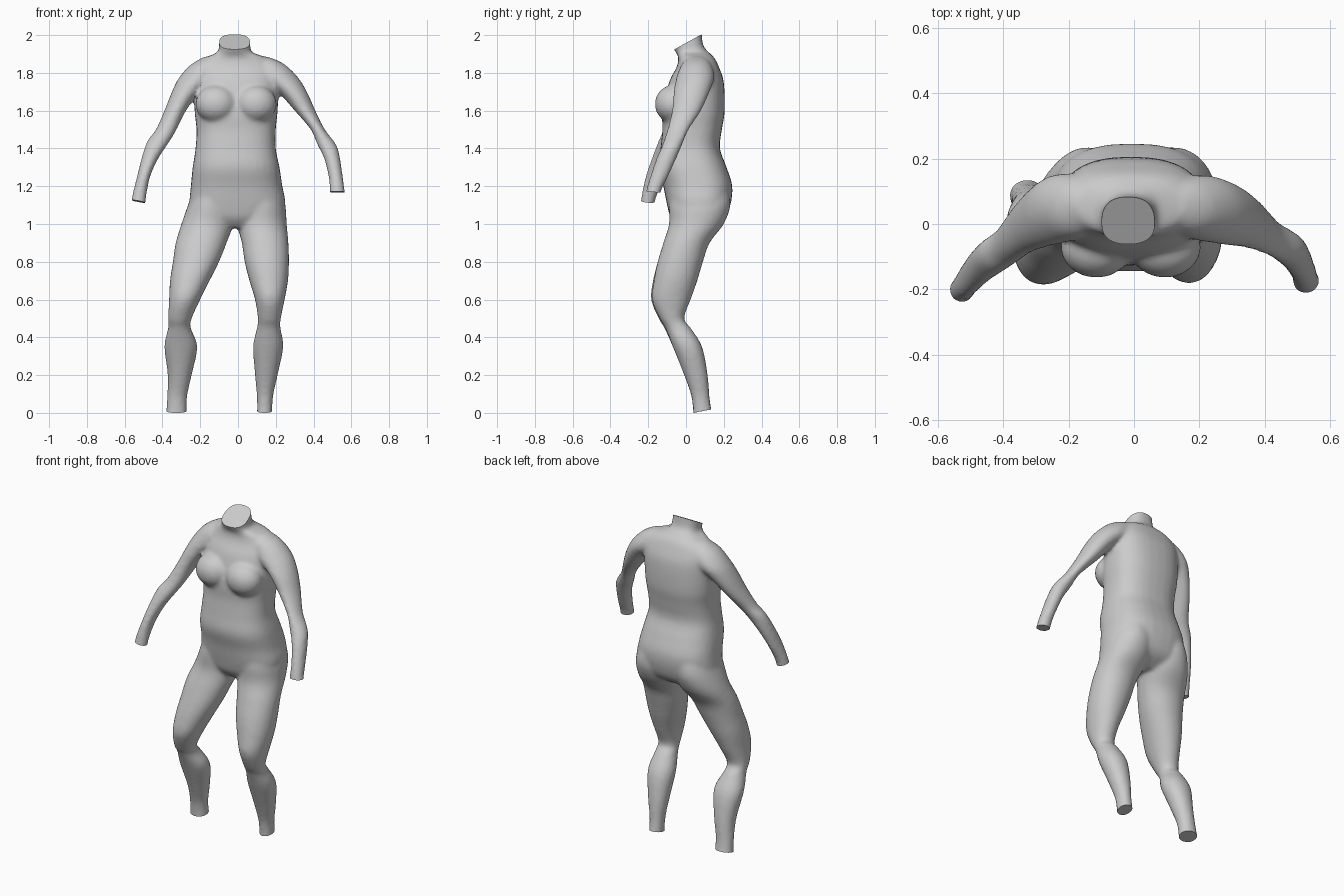
import bpy, bmesh, math
from mathutils import Vector

if "Cube" in bpy.data.objects:
    bpy.data.objects.remove(bpy.data.objects["Cube"])

SIDES, STEPS = 32, 5
bm = bmesh.new()


def spline(a, b, c, d, t):
    return 0.5 * (2 * b + (c - a) * t + (2 * a - 5 * b + 4 * c - d) * t * t
                  + (3 * b - a - 3 * c + d) * t ** 3)


def loft(sections, power):
    """Skin level sections given as (z, left edge, right edge, front, back)."""
    s = [Vector(row) for row in sections]
    rows = []
    for i in range(len(s) - 1):
        a, d = s[max(i - 1, 0)], s[min(i + 2, len(s) - 1)]
        rows += [spline(a, s[i], s[i + 1], d, k / STEPS) for k in range(STEPS)]
    rows.append(s[-1])
    rings = []
    for z, x0, x1, y0, y1 in rows:
        ring = []
        for k in range(SIDES):
            a = math.tau * k / SIDES
            c, n = math.cos(a), math.sin(a)
            u = math.copysign(abs(c) ** (2 / power), c)
            v = math.copysign(abs(n) ** (2 / power), n)
            ring.append(bm.verts.new(((x0 + x1 + (x1 - x0) * u) / 2,
                                      (y0 + y1 + (y1 - y0) * v) / 2, z)))
        rings.append(ring)
    for lo, hi in zip(rings, rings[1:]):
        for k in range(SIDES):
            j = (k + 1) % SIDES
            bm.faces.new((lo[k], hi[k], hi[j], lo[j]))
    bm.faces.new(rings[0])
    bm.faces.new(rings[-1][::-1])


def ball(centre, radii):
    made = bmesh.ops.create_uvsphere(bm, u_segments=24, v_segments=16, radius=1)
    for v in made["verts"]:
        v.co = Vector(p + q * r for p, q, r in zip(centre, v.co, radii))


# Neck and torso
loft([(2.06, -.10, .06, -.07, .08), (1.95, -.10, .065, -.07, .09),
      (1.91, -.11, .075, -.055, .12), (1.88, -.17, .15, -.04, .15),
      (1.83, -.22, .20, -.05, .175), (1.75, -.23, .215, -.09, .20),
      (1.6, -.23, .21, -.125, .205), (1.5, -.22, .20, -.125, .19),
      (1.4, -.225, .20, -.135, .18), (1.3, -.24, .22, -.145, .215),
      (1.2, -.25, .235, -.12, .245), (1.1, -.255, .25, -.10, .235),
      (1.03, -.22, .20, -.08, .20), (.98, -.12, .08, -.04, .12)], 2.5)

# Chest
for x in (-.115, .095):
    ball((x, -.07, 1.635), (.11, .095, .10))

# Legs
loft([(1.2, -.23, -.03, -.08, .22), (1.1, -.265, -.02, -.09, .235),
      (1.0, -.30, -.025, -.09, .20), (.9, -.33, -.06, -.12, .125),
      (.8, -.345, -.10, -.15, .09), (.7, -.36, -.15, -.175, .06),
      (.6, -.365, -.20, -.185, .025), (.5, -.37, -.245, -.145, -.01),
      (.45, -.37, -.25, -.115, .025), (.35, -.39, -.215, -.07, .085),
      (.2, -.372, -.245, -.01, .115), (.08, -.375, -.27, .03, .125),
      (-.04, -.385, -.27, .04, .145)], 2.1)
loft([(1.2, .01, .215, -.08, .22), (1.1, -.01, .25, -.09, .235),
      (1.0, -.005, .258, -.09, .20), (.9, .02, .267, -.12, .125),
      (.8, .035, .27, -.15, .09), (.7, .06, .265, -.17, .06),
      (.6, .09, .247, -.18, .025), (.5, .105, .227, -.14, -.01),
      (.45, .10, .225, -.11, .025), (.35, .08, .24, -.07, .085),
      (.2, .09, .21, -.01, .115), (.08, .10, .185, .03, .125),
      (-.04, .10, .18, .04, .145)], 2.1)

# Arms
loft([(1.885, -.18, -.10, .02, .10), (1.84, -.255, -.08, -.03, .14),
      (1.77, -.315, -.12, -.055, .155), (1.7, -.35, -.20, -.07, .125),
      (1.6, -.39, -.275, -.09, .07), (1.5, -.435, -.325, -.12, .0),
      (1.44, -.48, -.36, -.145, -.035), (1.35, -.51, -.42, -.18, -.07),
      (1.25, -.535, -.465, -.215, -.11), (1.15, -.56, -.485, -.235, -.155),
      (1.06, -.575, -.495, -.25, -.175)], 2)
loft([(1.885, .08, .16, .02, .10), (1.85, .07, .24, -.02, .13),
      (1.78, .10, .315, -.05, .15), (1.7, .21, .365, -.065, .125),
      (1.6, .30, .41, -.075, .08), (1.5, .385, .46, -.10, .015),
      (1.42, .42, .52, -.125, -.02), (1.35, .455, .54, -.155, -.05),
      (1.25, .48, .555, -.19, -.095), (1.18, .485, .565, -.21, -.13),
      (1.1, .49, .575, -.23, -.15)], 2)

bmesh.ops.recalc_face_normals(bm, faces=bm.faces)
mesh = bpy.data.meshes.new("body")
bm.to_mesh(mesh)
bm.free()
body = bpy.data.objects.new("body", mesh)
bpy.context.collection.objects.link(body)
bpy.context.view_layer.objects.active = body
body.select_set(True)

# Fuse the parts into one soft skin
fuse = body.modifiers.new("fuse", "REMESH")
fuse.mode, fuse.voxel_size = "VOXEL", 0.012
soft = body.modifiers.new("soften", "SMOOTH")
soft.factor, soft.iterations = 0.5, 6
for name in ("fuse", "soften"):
    bpy.ops.object.modifier_apply(modifier=name)

# Flat cuts at the neck, ankles and wrists
bm = bmesh.new()
bm.from_mesh(mesh)
cuts = [((0, -.07, 1.92), (0, -.48, .87), lambda c: c.z > 1.8),
        ((0, .04, .0), (0, .2, -1), lambda c: c.z < .3),
        ((-.53, -.2, 1.12), (-.2, -.1, -1), lambda c: c.x < -.4 and c.z > .8),
        ((.53, -.18, 1.17), (.0, -.1, -1), lambda c: c.x > .4)]
for point, normal, near in cuts:
    faces = [f for f in bm.faces if near(f.calc_center_median())]
    edges = {e for f in faces for e in f.edges}
    verts = {v for f in faces for v in f.verts}
    bmesh.ops.bisect_plane(bm, geom=faces + list(edges) + list(verts),
                           plane_co=point, plane_no=normal, clear_outer=True)
    rim = [e for e in bm.edges if e.is_boundary]
    bmesh.ops.holes_fill(bm, edges=rim, sides=0)
bmesh.ops.recalc_face_normals(bm, faces=bm.faces)
bm.to_mesh(mesh)
bm.free()

# Colour and shading
grey = bpy.data.materials.new("plain grey")
grey.use_nodes = True
colour = (.6, .6, .6, 1)
grey.diffuse_color = colour
grey.node_tree.nodes["Principled BSDF"].inputs["Base Color"].default_value = colour
mesh.materials.clear()
mesh.materials.append(grey)
bpy.ops.object.shade_smooth_by_angle(angle=math.radians(40))
